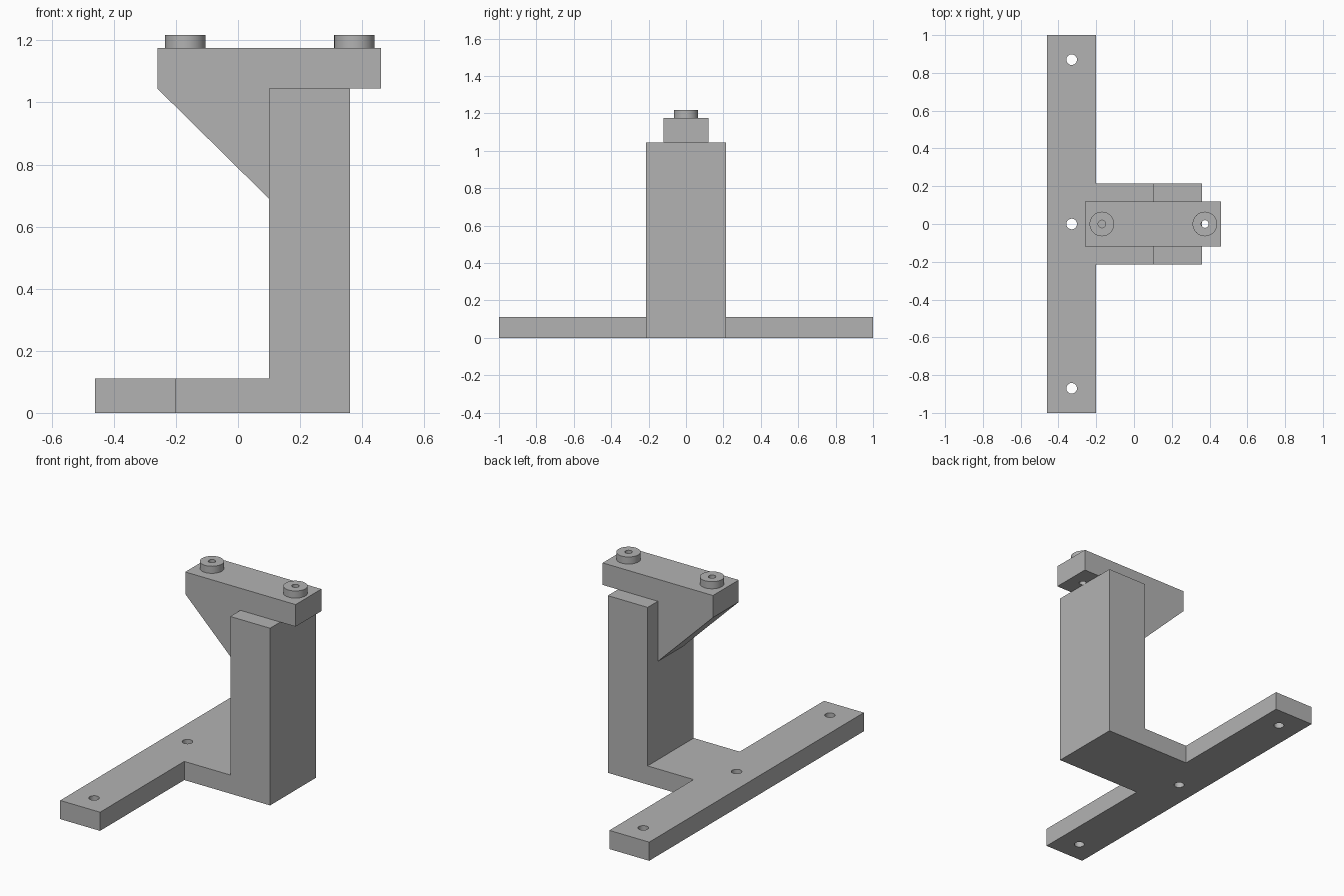
import bpy, bmesh, math

cube = bpy.data.objects.get("Cube")
if cube:
    bpy.data.objects.remove(cube, do_unlink=True)

GREY = (0.45, 0.45, 0.45, 1.0)
mat = bpy.data.materials.new("plain grey")
mat.use_nodes = True
mat.diffuse_color = GREY
mat.node_tree.nodes["Principled BSDF"].inputs["Base Color"].default_value = GREY


def finish(name, bm):
    bmesh.ops.recalc_face_normals(bm, faces=bm.faces)
    me = bpy.data.meshes.new(name)
    bm.to_mesh(me)
    bm.free()
    me.materials.append(mat)
    ob = bpy.data.objects.new(name, me)
    bpy.context.collection.objects.link(ob)
    return ob


def prism(name, profile, half_width):
    """Side profile in x, z extruded symmetrically along y."""
    bm = bmesh.new()
    face = bm.faces.new([bm.verts.new((x, -half_width, z)) for x, z in profile])
    ext = bmesh.ops.extrude_face_region(bm, geom=[face])
    verts = [v for v in ext["geom"] if isinstance(v, bmesh.types.BMVert)]
    bmesh.ops.translate(bm, verts=verts, vec=(0, 2 * half_width, 0))
    return finish(name, bm)


def cylinder(name, x, y, z0, z1, radius):
    bm = bmesh.new()
    bmesh.ops.create_cone(bm, cap_ends=True, segments=48, radius1=radius,
                          radius2=radius, depth=z1 - z0)
    bmesh.ops.translate(bm, verts=bm.verts, vec=(x, y, (z0 + z1) / 2))
    return finish(name, bm)


def combine(target, tool, operation):
    """Apply a boolean and discard the tool object."""
    bpy.ops.object.select_all(action='DESELECT')
    bpy.context.view_layer.objects.active = target
    target.select_set(True)
    mod = target.modifiers.new("combine", 'BOOLEAN')
    mod.operation, mod.solver, mod.object = operation, 'EXACT', tool
    bpy.ops.object.modifier_apply(modifier=mod.name)
    bpy.data.objects.remove(tool, do_unlink=True)


def tidy(ob):
    """Merge coplanar faces, then smooth the round walls only."""
    bm = bmesh.new()
    bm.from_mesh(ob.data)
    bmesh.ops.dissolve_limit(bm, angle_limit=math.radians(1),
                             verts=bm.verts, edges=bm.edges)
    bm.to_mesh(ob.data)
    bm.free()
    bpy.ops.object.select_all(action='DESELECT')
    bpy.context.view_layer.objects.active = ob
    ob.select_set(True)
    bpy.ops.object.shade_smooth_by_angle(angle=math.radians(30))


BAR_LEFT, BAR_RIGHT, BASE_TOP = -0.46, -0.20, 0.11
COL_LEFT, COL_RIGHT, COL_TOP = 0.10, 0.36, 1.045
PLATE_LEFT, PLATE_RIGHT, PLATE_TOP = -0.26, 0.46, 1.175

# Upright column with its foot, joined to the long mounting bar
frame = prism("base_and_column", [
    (BAR_RIGHT, 0), (COL_RIGHT, 0), (COL_RIGHT, COL_TOP),
    (COL_LEFT, COL_TOP), (COL_LEFT, BASE_TOP), (BAR_RIGHT, BASE_TOP)], 0.215)
bar = prism("mounting_bar", [
    (BAR_LEFT, 0), (BAR_RIGHT, 0), (BAR_RIGHT, BASE_TOP), (BAR_LEFT, BASE_TOP)], 1.0)
combine(frame, bar, 'UNION')

# Three screw holes along the bar
for y in (-0.87, 0, 0.87):
    combine(frame, cylinder("screw_hole", -0.33, y, -0.1, 0.2, 0.028), 'DIFFERENCE')
tidy(frame)

# Top plate with its sloping support
bracket = prism("top_bracket", [
    (PLATE_LEFT, PLATE_TOP), (PLATE_RIGHT, PLATE_TOP), (PLATE_RIGHT, COL_TOP),
    (COL_LEFT, COL_TOP), (COL_LEFT, 0.69), (PLATE_LEFT, COL_TOP)], 0.12)

# Two round bosses, each with a bolt hole; the outer one is open below
for x, hole_bottom in ((-0.17, COL_TOP), (0.375, 0.95)):
    combine(bracket, cylinder("boss", x, 0, 1.15, 1.217, 0.065), 'UNION')
    combine(bracket, cylinder("bolt_hole", x, 0, hole_bottom, 1.3, 0.02), 'DIFFERENCE')
tidy(bracket)
